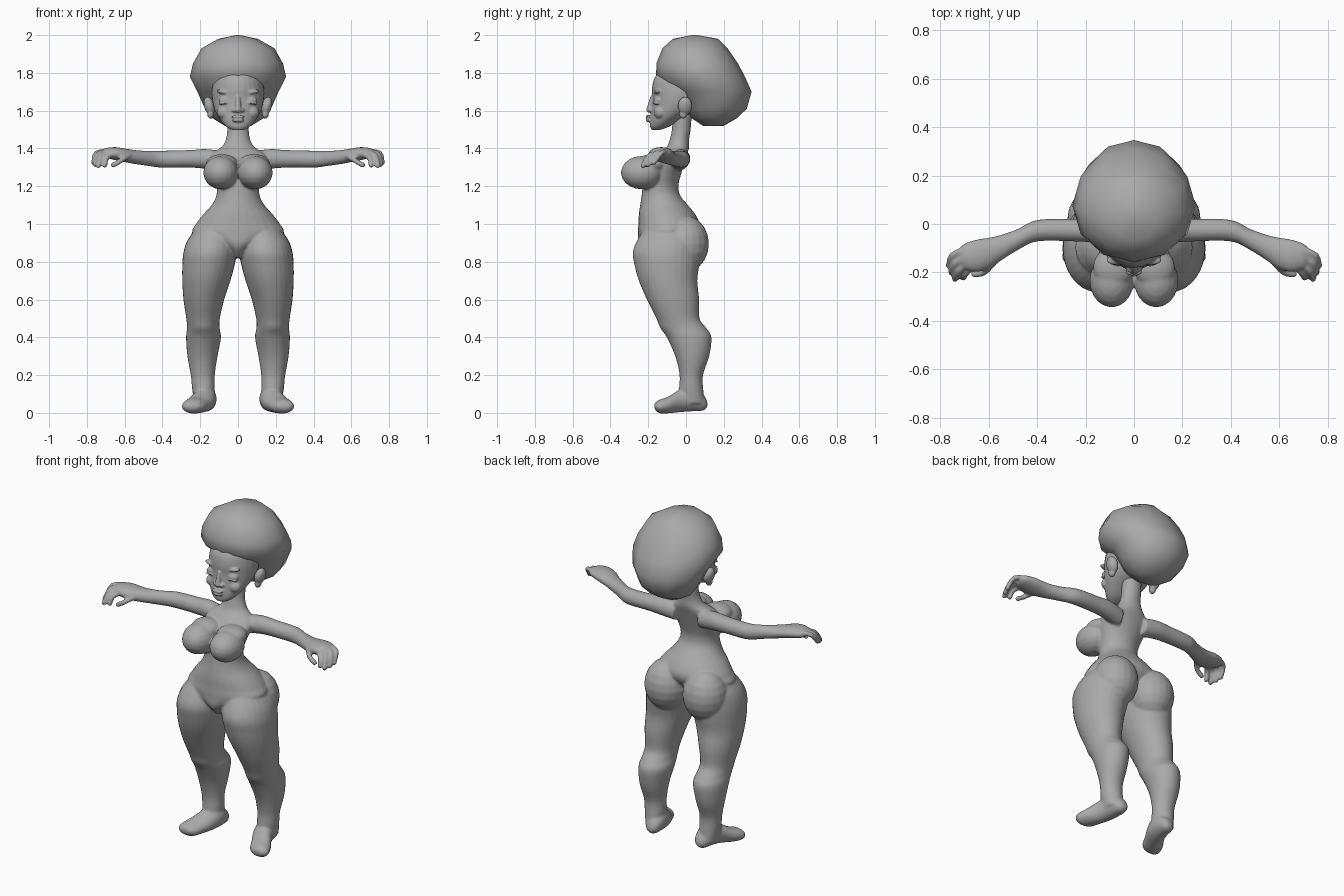
import bpy, bmesh, math
from mathutils import Vector, Matrix

grey = bpy.data.materials.new("plain_grey")
grey.diffuse_color = (0.4, 0.4, 0.4, 1)


def spline(rows, steps):
    """Catmull-Rom rows between the given rings."""
    out = []
    for i in range(len(rows) - 1):
        p = [Vector(rows[min(max(k, 0), len(rows) - 1)]) for k in range(i - 1, i + 3)]
        for j in range(steps):
            t = j / steps
            out.append(0.5 * (2 * p[1] + (p[2] - p[0]) * t
                       + (2 * p[0] - 5 * p[1] + 4 * p[2] - p[3]) * t * t
                       + (3 * p[1] - p[0] - 3 * p[2] + p[3]) * t ** 3))
    return out + [Vector(rows[-1])]


def loft(bm, axis, rows, side=1, n=28, steps=4):
    """Closed loft of oval rings: (position, a0, a1, b0, b1) along an axis."""
    loops = []
    for t, a0, a1, b0, b1 in spline(rows, steps):
        loop = []
        for k in range(n):
            w = 2 * math.pi * k / n
            a = (a0 + a1) / 2 + (a1 - a0) / 2 * math.sin(w)
            b = (b0 + b1) / 2 - (b1 - b0) / 2 * math.cos(w)
            x, y, z = {"x": (t, a, b), "y": (a, t, b), "z": (a, b, t)}[axis]
            loop.append(bm.verts.new((x * side, y, z)))
        loops.append(loop)
    faces = [bm.faces.new((p[k], p[(k + 1) % n], q[(k + 1) % n], q[k]))
             for p, q in zip(loops, loops[1:]) for k in range(n)]
    faces += [bm.faces.new(loops[0]), bm.faces.new(loops[-1])]
    bmesh.ops.recalc_face_normals(bm, faces=faces)


def ball(bm, centre, radii, tilt=0, seg=20):
    m = (Matrix.Translation(centre) @ Matrix.Rotation(tilt, 4, "Y")
         @ Matrix.Diagonal((*radii, 1)))
    bmesh.ops.create_uvsphere(bm, u_segments=seg, v_segments=seg // 2, radius=1, matrix=m)


def finish(name, bm, voxel=0, smooth=0):
    me = bpy.data.meshes.new(name)
    bm.to_mesh(me)
    bm.free()
    me.materials.append(grey)
    me.shade_smooth()
    ob = bpy.data.objects.new(name, me)
    bpy.context.collection.objects.link(ob)
    if voxel:
        r = ob.modifiers.new("blend", "REMESH")
        r.mode, r.voxel_size, r.use_smooth_shade = "VOXEL", voxel, True
        s = ob.modifiers.new("soften", "SMOOTH")
        s.factor, s.iterations = 0.5, smooth


# Body: torso and neck
body = bmesh.new()
torso = [(.82, .02, -.2, -.08), (.88, .08, -.25, -.02), (.95, .235, -.255, .05),
         (1.0, .222, -.252, .07), (1.05, .185, -.25, .05), (1.1, .14, -.243, .01),
         (1.15, .115, -.235, -.03), (1.2, .113, -.23, -.04), (1.25, .125, -.22, -.03),
         (1.3, .14, -.2, -.015), (1.35, .15, -.16, 0), (1.38, .13, -.13, .01),
         (1.41, .085, -.1, .017), (1.45, .064, -.085, .017), (1.5, .057, -.075, .025),
         (1.58, .057, -.07, .03)]
loft(body, "z", [(z, -w, w, y0, y1) for z, w, y0, y1 in torso])

leg = [(1.0, .03, .2, -.2, .03), (.92, .012, .264, -.255, .07), (.85, .008, .289, -.282, .075),
       (.78, .018, .295, -.272, .07), (.7, .04, .295, -.25, .06), (.6, .073, .289, -.207, .07),
       (.5, .096, .274, -.157, .072), (.45, .098, .27, -.137, .107), (.4, .09, .275, -.102, .135),
       (.3, .108, .268, -.057, .123), (.2, .123, .25, -.034, .09), (.12, .123, .242, -.037, .092),
       (.05, .13, .23, -.03, .1)]
foot = [(.113, .145, .18, .03, .06), (.09, .123, .207, .012, .1), (.03, .113, .227, .008, .14),
        (-.03, .123, .247, .004, .125), (-.09, .153, .283, -.002, .088),
        (-.14, .178, .298, -.002, .07), (-.167, .21, .275, .02, .05)]
arm = [(.08, -.09, .01, 1.28, 1.385), (.17, -.077, .022, 1.292, 1.397),
       (.25, -.072, .022, 1.298, 1.392), (.4, -.072, .017, 1.298, 1.388),
       (.48, -.108, -.02, 1.308, 1.387), (.55, -.152, -.045, 1.318, 1.392),
       (.6, -.185, -.056, 1.328, 1.4), (.65, -.198, -.064, 1.338, 1.407),
       (.7, -.185, -.08, 1.35, 1.402), (.72, -.16, -.1, 1.36, 1.39)]
# Knuckle, bend and tip of each finger, thumb last
fingers = [((.69, -.1, 1.385), (.75, -.13, 1.375), (.765, -.17, 1.325)),
           ((.69, -.125, 1.383), (.74, -.165, 1.37), (.755, -.2, 1.315)),
           ((.68, -.15, 1.38), (.725, -.195, 1.362), (.74, -.228, 1.308)),
           ((.66, -.17, 1.37), (.695, -.205, 1.35), (.705, -.222, 1.31)),
           ((.58, -.16, 1.36), (.62, -.2, 1.335), (.66, -.208, 1.312))]
for s in (-1, 1):
    loft(body, "z", leg, s)
    loft(body, "y", foot, s)
    loft(body, "x", arm, s)
    for f in fingers:
        for p in spline(f, 7):
            ball(body, (p.x * s, p.y, p.z), (.0145,) * 3, seg=10)
    ball(body, (.092 * s, -.235, 1.272), (.092, .11, .088))       # bust
    ball(body, (.085 * s, -.18, 1.32), (.085, .085, .05))         # upper bust
    ball(body, (.128 * s, -.005, .895), (.128, .127, .15))        # seat
finish("body", body, .007, 5)

# Head: skull, jaw and facial features
head = bmesh.new()
skull = [(1.497, .03, -.18, -.14), (1.515, .062, -.19, -.09), (1.55, .093, -.19, -.03),
         (1.6, .122, -.184, .05), (1.66, .137, -.178, .1), (1.72, .138, -.18, .12),
         (1.78, .122, -.163, .1), (1.84, .08, -.1, .06)]
loft(head, "z", [(z, -w, w, y0, y1) for z, w, y0, y1 in skull])
for i in range(6):                                                # nose bridge
    t = i / 5
    ball(head, (0, -.178 - .018 * t, 1.665 - .06 * t), (.012 + .006 * t, .014, .016))
ball(head, (0, -.198, 1.568), (.036, .017, .009))                 # upper lip
ball(head, (0, -.196, 1.549), (.032, .018, .01))                  # lower lip
for s in (-1, 1):
    ball(head, (.02 * s, -.185, 1.602), (.014, .014, .011))       # nostril
    ball(head, (.067 * s, -.146, 1.655), (.036, .026, .022), .12 * s)   # closed eye
    ball(head, (.067 * s, -.156, 1.64), (.038, .02, .005), .12 * s)     # lashes
    ball(head, (.07 * s, -.15, 1.698), (.045, .02, .012), -.15 * s)     # brow
    ball(head, (.072 * s, -.135, 1.59), (.04, .035, .035))        # cheek
finish("head", head, .005, 3)

# Ears: flat ovals with a rim and lobe
for s, side in ((-1, "right"), (1, "left")):
    ear = bmesh.new()
    ball(ear, (.152 * s, -.005, 1.625), (.028, .038, .05), .25 * s)
    ball(ear, (.145 * s, -.015, 1.582), (.018, .022, .025))
    finish(side + "_ear", ear, .005, 3)

# Hair: large rounded mass with few sides
hair = bmesh.new()
rings = [(1.52, .07, .09, .2), (1.56, .135, .03, .27), (1.61, .175, -.01, .322),
         (1.70, .215, -.06, .347), (1.78, .255, -.158, .312), (1.85, .238, -.157, .275),
         (1.93, .193, -.125, .22), (1.98, .105, -.07, .17), (2.0, .01, .03, .06)]
loft(hair, "z", [(z, -w, w, y0, y1) for z, w, y0, y1 in rings], n=12, steps=1)
finish("hair", hair)
